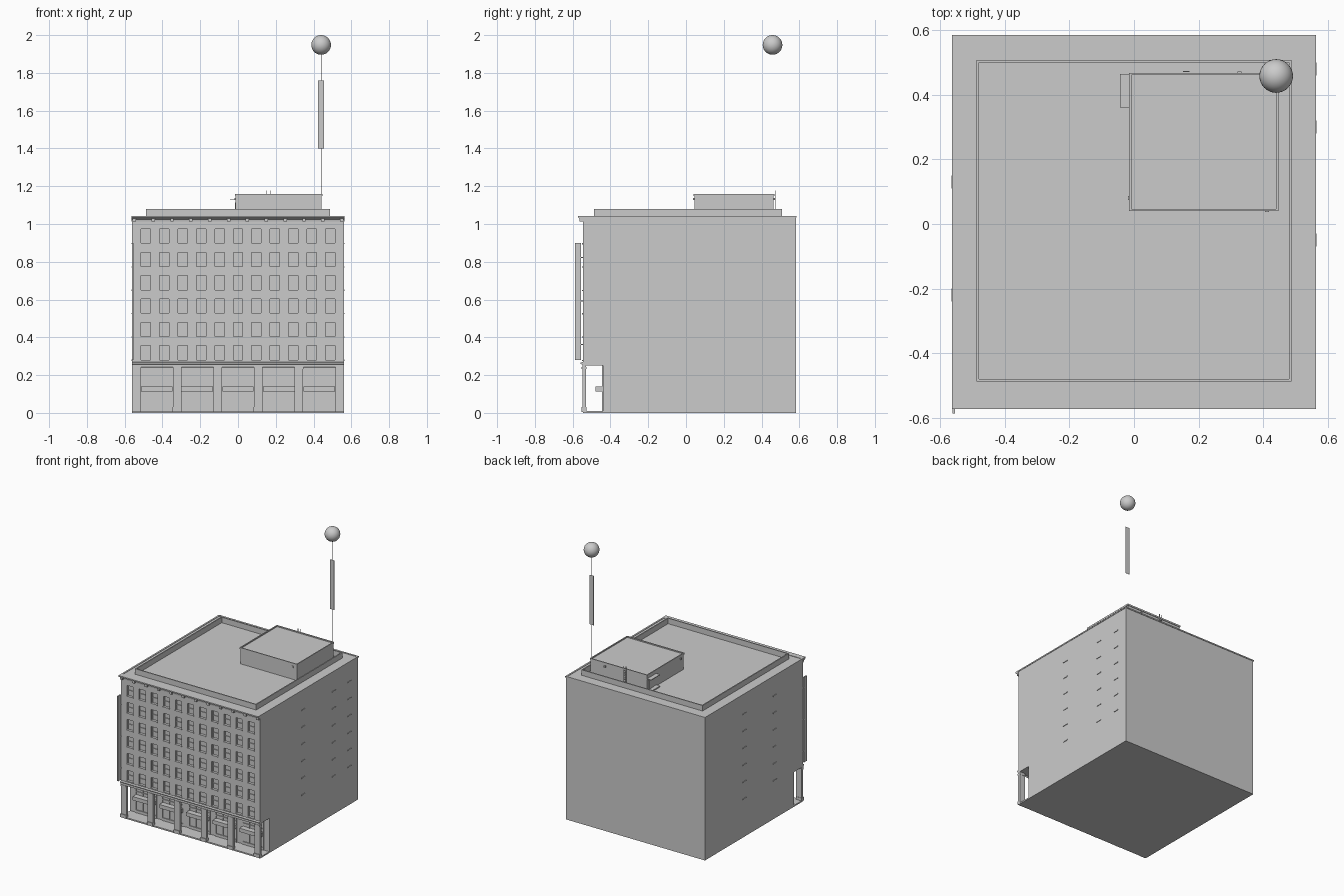
import bpy, bmesh, math
from mathutils import Matrix, Vector

if "Cube" in bpy.data.objects:
    bpy.data.objects.remove(bpy.data.objects["Cube"])


def boxes(name, items):
    """One object from boxes given as (x0, x1, y0, y1, z0, z1)."""
    bm = bmesh.new()
    for x0, x1, y0, y1, z0, z1 in items:
        m = Matrix.Translation(((x0 + x1) / 2, (y0 + y1) / 2, (z0 + z1) / 2))
        m = m @ Matrix.Diagonal((x1 - x0, y1 - y0, z1 - z0, 1))
        bmesh.ops.create_cube(bm, size=1, matrix=m)
    me = bpy.data.meshes.new(name)
    bm.to_mesh(me)
    bm.free()
    ob = bpy.data.objects.new(name, me)
    bpy.context.collection.objects.link(ob)
    return ob


def rim(x0, x1, y0, y1, z0, z1, t):
    """Four walls around a rectangle."""
    return [(x0, x1, y0, y0 + t, z0, z1), (x0, x1, y1 - t, y1, z0, z1),
            (x0, x0 + t, y0 + t, y1 - t, z0, z1), (x1 - t, x1, y0 + t, y1 - t, z0, z1)]


def rod(name, x, y, z0, z1, r):
    bpy.ops.mesh.primitive_cylinder_add(vertices=8, radius=r, depth=z1 - z0,
                                        location=(x, y, (z0 + z1) / 2))
    bpy.context.object.name = name


def extrude_x(name, profile, x0, x1):
    """Sweep a (y, z) profile along x."""
    bm = bmesh.new()
    f = bm.faces.new([bm.verts.new((x0, y, z)) for y, z in profile])
    r = bmesh.ops.extrude_face_region(bm, geom=[f])
    vs = [v for v in r['geom'] if isinstance(v, bmesh.types.BMVert)]
    bmesh.ops.translate(bm, verts=vs, vec=(x1 - x0, 0, 0))
    bmesh.ops.recalc_face_normals(bm, faces=bm.faces)
    me = bpy.data.meshes.new(name)
    bm.to_mesh(me)
    bm.free()
    bpy.context.collection.objects.link(bpy.data.objects.new(name, me))


W, BACK, FRONT = 0.56, 0.582, -0.545
cols = [(i - 5) * 0.0975 for i in range(11)]
rows = [0.281 + i * 0.1235 for i in range(6)]
ww, wh, glass = 0.025, 0.075, -0.532

# Main mass, side-profile with the arcade recess cut in at the front
extrude_x("building_body", [(FRONT, 0), (BACK, 0), (BACK, 1.04), (glass, 1.04),
                            (glass, 0.252), (-0.44, 0.252), (-0.44, 0.01), (FRONT, 0.01)], -W, W)

# Facade wall with window openings: horizontal strips and piers
wall = []
levels = [0.252] + [z for r in rows for z in (r, r + wh)] + [1.04]
for a, b in zip(levels[::2], levels[1::2]):
    wall.append((-W, W, FRONT, glass, a, b))
edges = [-W] + [e for c in cols for e in (c - ww, c + ww)] + [W]
for z in rows:
    for a, b in zip(edges[::2], edges[1::2]):
        wall.append((a, b, FRONT, glass, z, z + wh))
boxes("facade_wall", wall)

# Window sills and meeting rails
trim, rails = [], []
for z in rows:
    for c in cols:
        trim.append((c - ww - 0.002, c + ww + 0.002, -0.551, FRONT, z - 0.006, z))
        rails.append((c - ww, c + ww, -0.537, glass, z + 0.036, z + 0.04))
        for s in (-1, 1):
            e = c + s * (ww - 0.002)
            rails.append((e - 0.002, e + 0.002, -0.537, glass, z, z + wh))
boxes("window_sills", trim)
boxes("window_frames", rails)

# Belt course and stepped top cornice
extrude_x("belt_course", [(FRONT, 0.24), (-0.549, 0.242), (-0.549, 0.255),
                          (-0.558, 0.26), (-0.558, 0.266), (FRONT, 0.27)], -W, W)
extrude_x("front_cornice", [(FRONT, 1.012), (-0.55, 1.014), (-0.552, 1.024), (-0.565, 1.03),
                            (-0.572, 1.034), (-0.572, 1.043), (FRONT, 1.043)], -W - 0.003, W + 0.003)
boxes("cornice_brackets", [(x - 0.009, x + 0.009, -0.563, FRONT, 1.012, 1.03)
                           for x in [max(-0.549, min(0.549, (i - 5.5) * 0.0998)) for i in range(12)]])

# Arcade piers with base and capital
piers, bases = [], []
for i in range(6):
    x = (i - 2.5) * 0.215
    h = 0.0225
    piers.append((x - h, x + h, -0.548, -0.529, 0.01, 0.252))
    bases += [(x - h - 0.002, x + h, -0.553, -0.527, 0.005, 0.03),
              (x - h, x + h + 0.001, -0.552, -0.528, 0.232, 0.243)]
boxes("arcade_piers", piers)
boxes("pier_bases_and_capitals", bases)

# Shopfronts at the back of the recess
canopies, frames = [], []
for i in range(5):
    x = (i - 2) * 0.215
    canopies.append((x - 0.083, x + 0.083, -0.48, -0.44, 0.113, 0.14))
    frames.append((x - 0.083, x + 0.083, -0.446, -0.44, 0.16, 0.166))
    frames.append((x - 0.083, x + 0.083, -0.446, -0.44, 0.01, 0.03))
    for k in (-0.083, -0.028, 0.028, 0.083):
        frames.append((x + k - 0.003, x + k + 0.003, -0.445, -0.44, 0.01, 0.25))
boxes("shop_canopies", canopies)
boxes("shop_frames", frames)

# Vertical blade sign at the left front corner
boxes("blade_sign", [(-0.562, -0.554, -0.587, -0.556, 0.28, 0.9)])
boxes("sign_brackets", [(-0.56, -0.556, -0.558, FRONT, z, z + 0.006) for z in (0.36, 0.59, 0.82)])

# Small sills scattered on the plain side walls
ledges = []
for z in rows:
    for y in (0.48, 0.30, -0.05):
        ledges.append((W, W + 0.004, y - 0.02, y + 0.02, z - 0.005, z + 0.001))
    for y in (0.13, -0.22):
        ledges.append((-W - 0.004, -W, y - 0.02, y + 0.02, z - 0.005, z + 0.001))
boxes("side_ledges", ledges)

# Roof edge and inner parapet
boxes("roof_edge", rim(-W - 0.003, W + 0.003, FRONT, BACK + 0.003, 1.034, 1.043, 0.012))
boxes("roof_parapet", rim(-0.488, 0.488, -0.488, 0.507, 1.04, 1.08, 0.008))

# Penthouse with rim, door canopy, door, step
boxes("penthouse", [(-0.012, 0.443, 0.044, 0.464, 1.04, 1.152)])
boxes("penthouse_rim", rim(-0.015, 0.447, 0.04, 0.468, 1.148, 1.16, 0.007))
boxes("door_canopy", [(-0.043, -0.012, 0.36, 0.464, 1.126, 1.131)])
boxes("penthouse_door", [(-0.015, -0.012, 0.385, 0.44, 1.045, 1.115)])
boxes("door_step", [(-0.043, -0.012, 0.36, 0.464, 1.04, 1.048)])

# Roof ladder on the back of the penthouse
ladder = [(x - 0.0015, x + 0.0015, 0.47, 0.473, 1.045, 1.178) for x in (0.153, 0.171)]
ladder += [(0.153, 0.171, 0.47, 0.473, 1.055 + i * 0.013, 1.057 + i * 0.013) for i in range(8)]
boxes("roof_ladder", ladder)
boxes("wall_lamps", [(0.405, 0.417, 0.037, 0.044, 1.126, 1.138),
                     (0.32, 0.332, 0.464, 0.472, 1.126, 1.138),
                     (-0.018, -0.012, 0.074, 0.086, 1.126, 1.138)])

# Tethered balloon with hanging banner
rod("balloon_tether", 0.44, 0.455, 1.04, 1.90, 0.0008)
boxes("balloon_banner", [(0.424, 0.456, 0.454, 0.456, 1.4, 1.76)])
bpy.ops.mesh.primitive_uv_sphere_add(segments=32, ring_count=16, radius=0.052,
                                     location=(0.44, 0.458, 1.948))
bpy.context.object.name = "balloon"
bpy.ops.object.shade_smooth()
